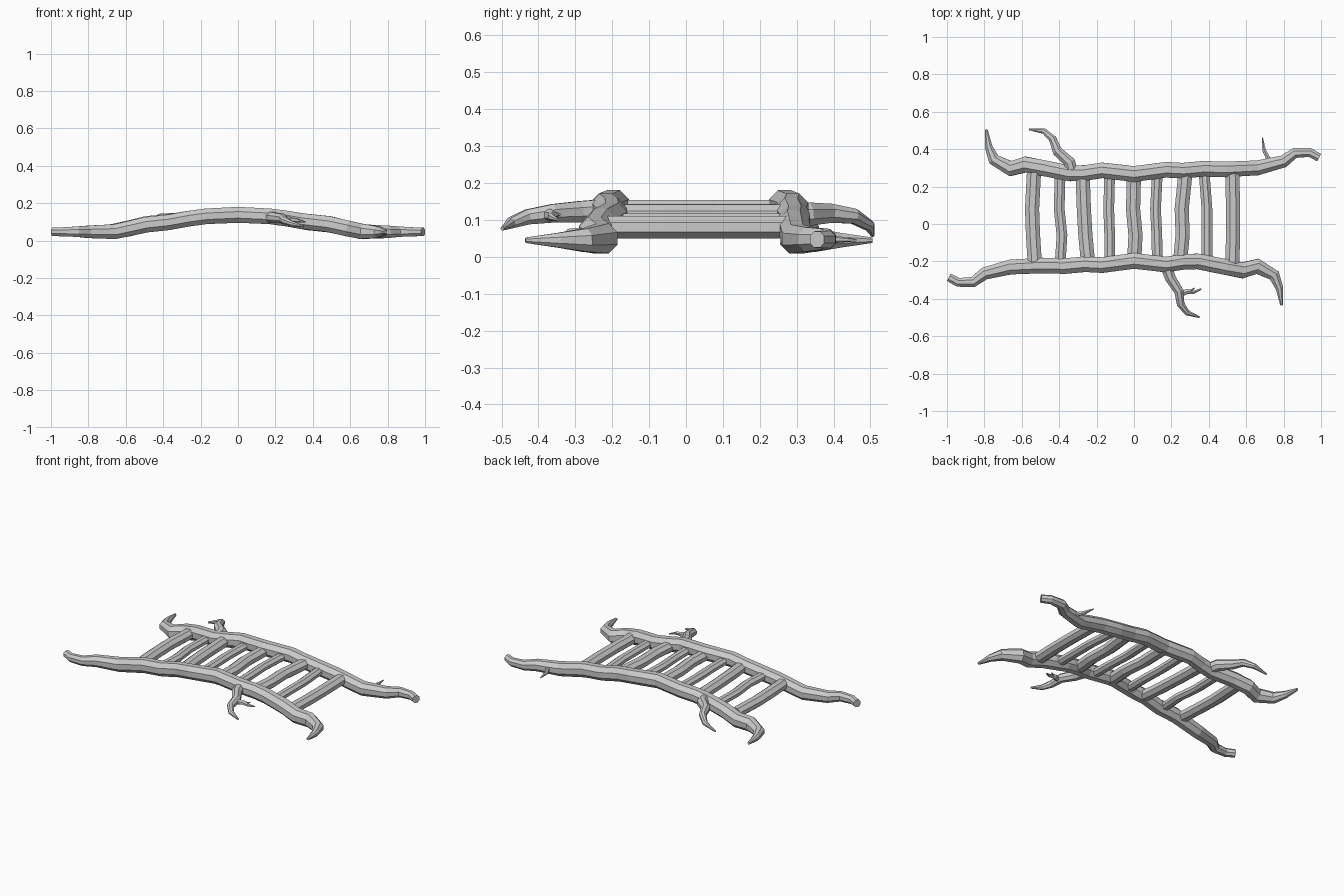
import bpy, bmesh, math
from mathutils import Vector, Matrix


def limb(name, pts, sides=8, squash=1.0):
    """Sweep a flat-sided tube along (x, y, z, radius) points, capped at both ends."""
    bm = bmesh.new()
    ps = [Vector(p[:3]) for p in pts]
    rings = []
    for i, p in enumerate(ps):
        t = Vector()
        if i > 0:
            t += (p - ps[i - 1]).normalized()
        if i < len(ps) - 1:
            t += (ps[i + 1] - p).normalized()
        t.normalize()
        side = t.cross(Vector((0, 0, 1))).normalized()
        up = side.cross(t)
        r = pts[i][3]
        ring = []
        for k in range(sides):
            a = 2 * math.pi * (k + 0.5) / sides
            ring.append(bm.verts.new(p + side * r * math.cos(a) + up * r * squash * math.sin(a)))
        rings.append(ring)
    for a, b in zip(rings, rings[1:]):
        for k in range(sides):
            n = (k + 1) % sides
            bm.faces.new((a[k], a[n], b[n], b[k]))
    bm.faces.new(rings[0])
    bm.faces.new(rings[-1])
    bmesh.ops.recalc_face_normals(bm, faces=bm.faces)
    me = bpy.data.meshes.new(name)
    bm.to_mesh(me)
    bm.free()
    ob = bpy.data.objects.new(name, me)
    bpy.context.collection.objects.link(ob)
    return ob


# Side rails: the back one is the front one turned half way round
rail = [(-0.99, -0.285, 0.047, 0.024), (-0.94, -0.312, 0.047, 0.026),
        (-0.86, -0.31, 0.048, 0.03), (-0.80, -0.265, 0.047, 0.036),
        (-0.66, -0.23, 0.048, 0.043), (-0.49, -0.222, 0.085, 0.045),
        (-0.37, -0.225, 0.098, 0.045), (-0.26, -0.215, 0.118, 0.045),
        (-0.17, -0.22, 0.13, 0.045), (0.0, -0.197, 0.138, 0.046),
        (0.17, -0.217, 0.13, 0.045), (0.26, -0.203, 0.118, 0.045),
        (0.34, -0.2, 0.105, 0.045), (0.49, -0.23, 0.088, 0.046),
        (0.58, -0.248, 0.066, 0.046), (0.66, -0.226, 0.05, 0.044),
        (0.75, -0.275, 0.045, 0.034), (0.778, -0.345, 0.045, 0.022),
        (0.79, -0.435, 0.045, 0.008)]
limb("front_rail", rail)
back = limb("back_rail", rail)
back.data.transform(Matrix.Translation((0, 0.07, 0)) @ Matrix.Rotation(math.pi, 4, 'Z'))

# Rungs: x at four stations along the length, height, radius
rungs = [((-0.53, -0.54, -0.545, -0.535), 0.08, 0.041),
         ((-0.395, -0.385, -0.40, -0.395), 0.094, 0.031),
         ((-0.245, -0.26, -0.268, -0.275), 0.112, 0.041),
         ((-0.13, -0.13, -0.135, -0.13), 0.12, 0.031),
         ((0.0, 0.008, -0.005, 0.0), 0.124, 0.041),
         ((0.125, 0.122, 0.115, 0.125), 0.12, 0.031),
         ((0.245, 0.26, 0.255, 0.275), 0.112, 0.041),
         ((0.39, 0.39, 0.39, 0.375), 0.094, 0.031),
         ((0.525, 0.53, 0.53, 0.525), 0.08, 0.041)]
stations = (-0.215, -0.06, 0.08, 0.275)
for i, (xs, z, r) in enumerate(rungs):
    limb(f"rung_{i + 1}", [(x, y, z, r) for x, y in zip(xs, stations)], squash=0.8)

# Broken branches on the outer sides of the rails
limb("front_branch", [(0.17, -0.22, 0.125, 0.034), (0.195, -0.29, 0.122, 0.031),
                      (0.24, -0.36, 0.118, 0.027), (0.25, -0.43, 0.108, 0.022),
                      (0.285, -0.475, 0.092, 0.016), (0.35, -0.498, 0.076, 0.005)])
limb("front_twig", [(0.24, -0.38, 0.115, 0.018), (0.285, -0.36, 0.112, 0.015),
                    (0.32, -0.365, 0.108, 0.01), (0.36, -0.347, 0.1, 0.004)], 6)
limb("front_twig_tip", [(0.295, -0.362, 0.111, 0.01), (0.325, -0.342, 0.115, 0.003)], 6)
limb("back_branch", [(-0.33, 0.27, 0.11, 0.036), (-0.345, 0.33, 0.116, 0.034),
                     (-0.41, 0.39, 0.118, 0.028), (-0.435, 0.455, 0.11, 0.022),
                     (-0.48, 0.496, 0.085, 0.016), (-0.56, 0.506, 0.058, 0.005)])
limb("back_twig", [(0.71, 0.29, 0.05, 0.022), (0.718, 0.35, 0.048, 0.014),
                   (0.695, 0.395, 0.048, 0.011), (0.687, 0.462, 0.045, 0.003)], 6)
